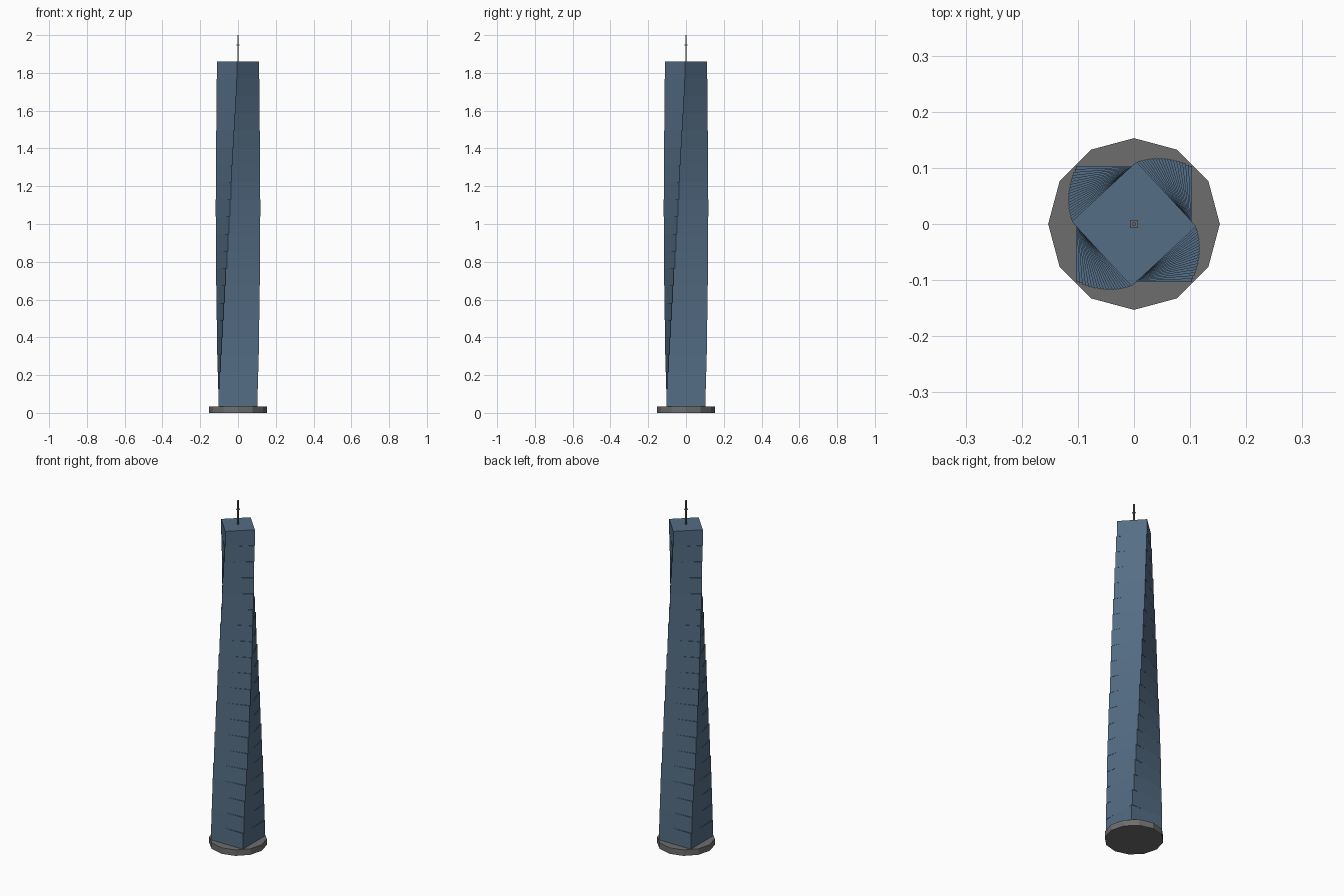
import bpy
from math import radians

if "Cube" in bpy.data.objects:
    bpy.data.objects.remove(bpy.data.objects["Cube"])


def material(name, rgb):
    m = bpy.data.materials.new(name)
    m.use_nodes = True
    m.diffuse_color = (*rgb, 1)
    m.node_tree.nodes["Principled BSDF"].inputs["Base Color"].default_value = (*rgb, 1)
    return m


glass = material("blue glass", (0.09, 0.155, 0.235))
stone = material("grey stone", (0.15, 0.155, 0.15))


def finish(name, mat):
    ob = bpy.context.object
    ob.name = name
    ob.data.materials.append(mat)
    return ob


def box(name, half, z0, z1, mat, turn=0):
    bpy.ops.mesh.primitive_cube_add(size=1, location=(0, 0, (z0 + z1) / 2),
                                    rotation=(0, 0, turn))
    bpy.context.object.scale = (2 * half, 2 * half, z1 - z0)
    return finish(name, mat)


# Twelve-sided plinth with corners on the axes
BASE_TOP, ROOF, FLOORS = 0.035, 1.86, 20
bpy.ops.mesh.primitive_cylinder_add(vertices=12, radius=0.153, depth=BASE_TOP,
                                    location=(0, 0, BASE_TOP / 2))
finish("plinth", stone)

# Stacked square storeys, each turned and narrowed a little more
step = (ROOF - BASE_TOP) / FLOORS
for i in range(FLOORS):
    t = i / FLOORS
    z = BASE_TOP + i * step
    box(f"storey_{i + 1}", 0.103 * (1 - 0.25 * t), z, z + step, glass, radians(45 * t))

# Roof mast with a small collar
box("mast", 0.003, ROOF, 2.0, stone)
box("mast_collar", 0.007, 1.946, 1.95, stone)
